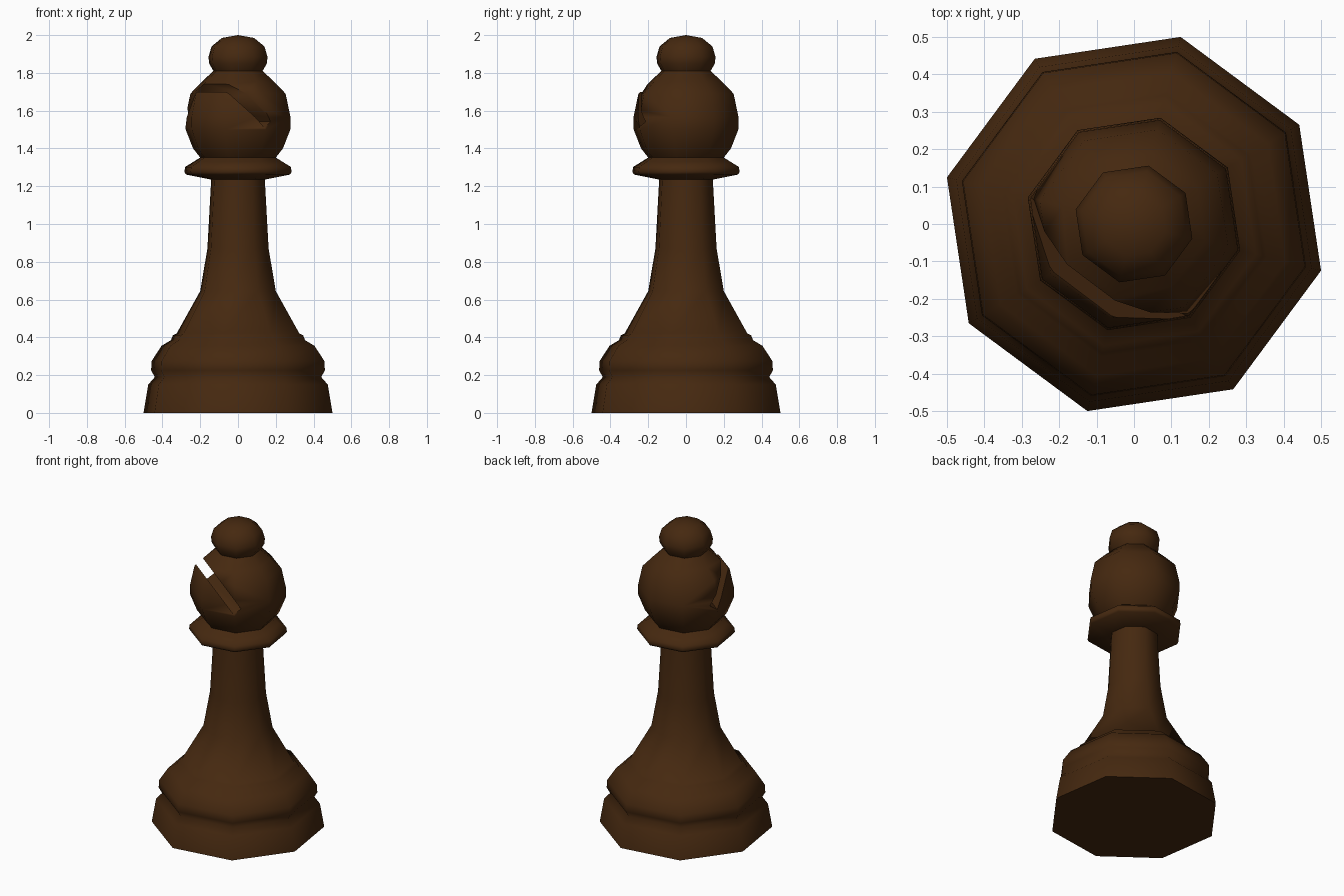
import bpy, bmesh, math
from mathutils import Vector, Matrix

if "Cube" in bpy.data.objects:
    bpy.data.objects.remove(bpy.data.objects["Cube"])

SIDES = 8
TURN = math.radians(31)                      # octagon orientation
FIT = 1 / math.cos(math.radians(14))         # silhouette half-width -> corner radius

wood = bpy.data.materials.new("dark brown wood")
wood.diffuse_color = (0.06, 0.0215, 0.005, 1)
wood.use_nodes = True
wood.node_tree.nodes["Principled BSDF"].inputs["Base Color"].default_value = wood.diffuse_color

# Silhouette (half-width, height) for each part, bottom to top
foot = [(0.50, 0.0), (0.475, 0.15), (0.44, 0.19)]
torus = [(0.46, 0.225), (0.457, 0.275), (0.405, 0.355), (0.355, 0.385), (0.345, 0.41), (0.325, 0.42)]
stem = [(0.20, 0.645), (0.162, 0.87), (0.142, 1.235)]
collar = [(0.275, 1.262), (0.284, 1.275), (0.28, 1.302), (0.235, 1.33), (0.20, 1.352)]
head = [(0.238, 1.40), (0.277, 1.50), (0.278, 1.565), (0.252, 1.69), (0.19, 1.755), (0.13, 1.81)]
knob = [(0.153, 1.85), (0.156, 1.885), (0.14, 1.94), (0.085, 1.985)]


def new_object(name, bm):
    bmesh.ops.recalc_face_normals(bm, faces=bm.faces)
    me = bpy.data.meshes.new(name)
    bm.to_mesh(me)
    bm.free()
    me.materials.append(wood)
    ob = bpy.data.objects.new(name, me)
    bpy.context.collection.objects.link(ob)
    return ob


def lathe(name, profile, top):
    bm = bmesh.new()
    rings = []
    for r, z in profile:
        rings.append([bm.verts.new((r * FIT * math.cos(TURN + i * math.tau / SIDES),
                                    r * FIT * math.sin(TURN + i * math.tau / SIDES), z))
                      for i in range(SIDES)])
    for a, b in zip(rings, rings[1:]):
        for i in range(SIDES):
            j = (i + 1) % SIDES
            bm.faces.new((a[i], a[j], b[j], b[i]))
    bm.faces.new(rings[0])
    tip = bm.verts.new((0, 0, top))
    for i in range(SIDES):
        bm.faces.new((rings[-1][i], rings[-1][(i + 1) % SIDES], tip))
    return new_object(name, bm)


# Turned body
body = lathe("chess_piece_body", foot + torus + stem + collar + head + knob, 2.0)

# Slanted slot in the front left of the head
n = Vector((0.510, 0.667, 0.544)).normalized()
h = n.cross(Vector((0, 0, 1))).normalized()
w = h.cross(n).normalized()
if w.z < 0:
    w = -w
centre = Vector((-0.054, -0.07, 1.527)) + w * 0.2
frame = Matrix((h, w, n)).transposed().to_4x4()
frame.translation = centre
bm = bmesh.new()
bmesh.ops.create_cube(bm, size=1, matrix=frame @ Matrix.Diagonal((0.9, 0.4, 0.055, 1)))
cutter = new_object("slot_cutter", bm)
cutter.hide_render = True

cut = body.modifiers.new("slot", 'BOOLEAN')
cut.operation = 'DIFFERENCE'
cut.solver = 'EXACT'
cut.object = cutter
bpy.context.view_layer.objects.active = body
body.select_set(True)
cutter.select_set(False)
bpy.ops.object.modifier_apply(modifier=cut.name)
bpy.data.objects.remove(cutter)

# Smooth sides, crisp slot and bottom edges
bpy.ops.object.shade_smooth_by_angle(angle=math.radians(72))
